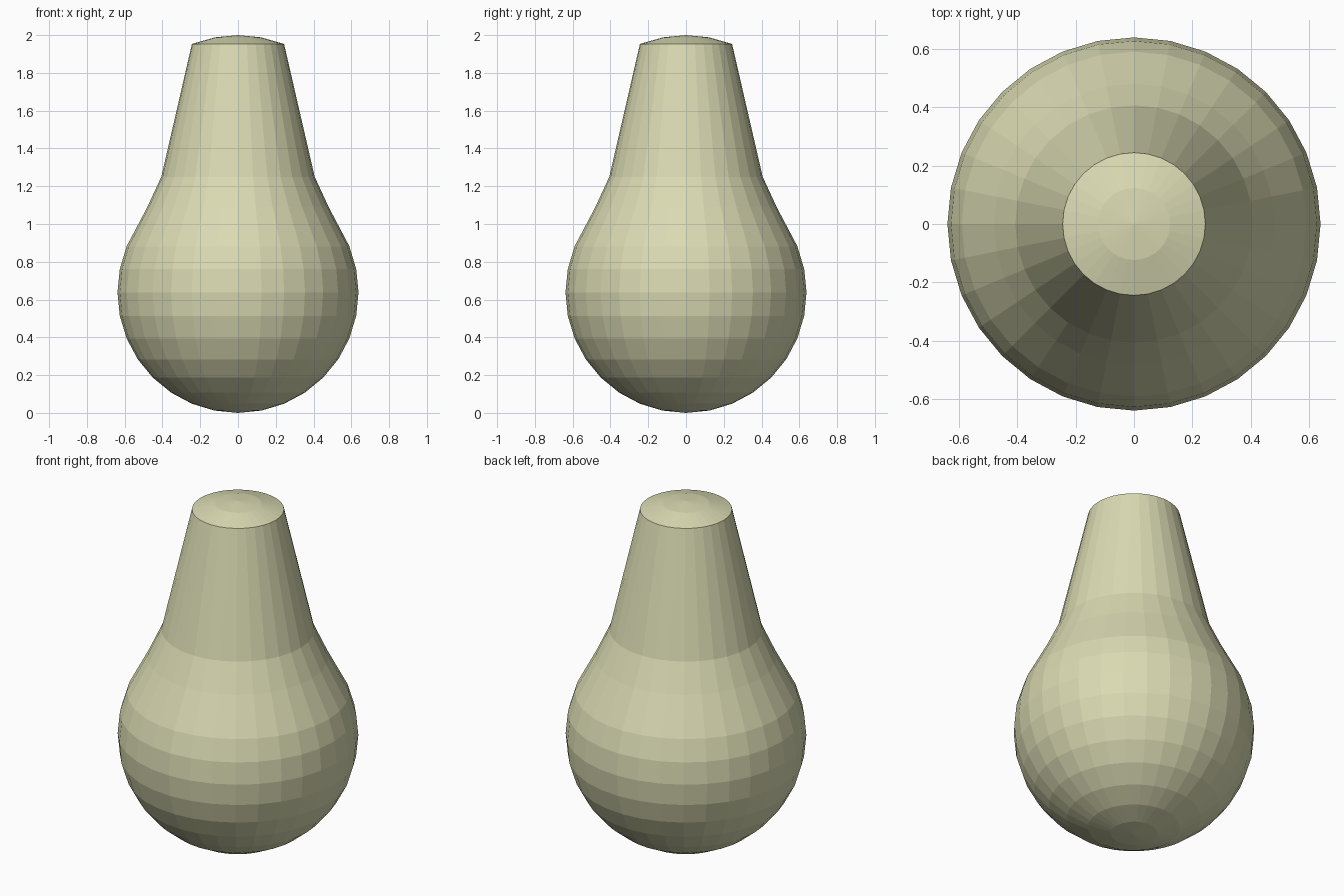
import bpy, bmesh, math

if "Cube" in bpy.data.objects:
    bpy.data.objects.remove(bpy.data.objects["Cube"])

SIDES = 32
R = 0.638      # bulb radius, also its centre height

# Outline (radius, height): round lower bulb, shoulder, tapered neck, domed top
profile = []
for i in range(1, 11):
    a = math.radians(-90 + 11.25 * i)
    profile.append((R * math.cos(a), R + R * math.sin(a)))
profile += [(0.48, 1.09), (0.406, 1.25), (0.244, 1.953), (0.123, 1.988)]

bm = bmesh.new()
rings = [[bm.verts.new((r * math.cos(2 * math.pi * k / SIDES),
                        r * math.sin(2 * math.pi * k / SIDES), z))
          for k in range(SIDES)] for r, z in profile]
bottom = bm.verts.new((0, 0, 0))
top = bm.verts.new((0, 0, 2))

# Side bands and end fans
for k in range(SIDES):
    n = (k + 1) % SIDES
    for lo, hi in zip(rings, rings[1:]):
        bm.faces.new((lo[k], lo[n], hi[n], hi[k]))
    bm.faces.new((bottom, rings[0][n], rings[0][k]))
    bm.faces.new((top, rings[-1][k], rings[-1][n]))
bmesh.ops.recalc_face_normals(bm, faces=bm.faces)

mesh = bpy.data.meshes.new("bulb_body")
bm.to_mesh(mesh)
bm.free()
body = bpy.data.objects.new("bulb_body", mesh)
bpy.context.collection.objects.link(body)

# Pale olive colour
mat = bpy.data.materials.new("pale_olive")
mat.diffuse_color = (0.70, 0.70, 0.45, 1)
mat.use_nodes = True
mat.node_tree.nodes["Principled BSDF"].inputs["Base Color"].default_value = mat.diffuse_color
mesh.materials.append(mat)
